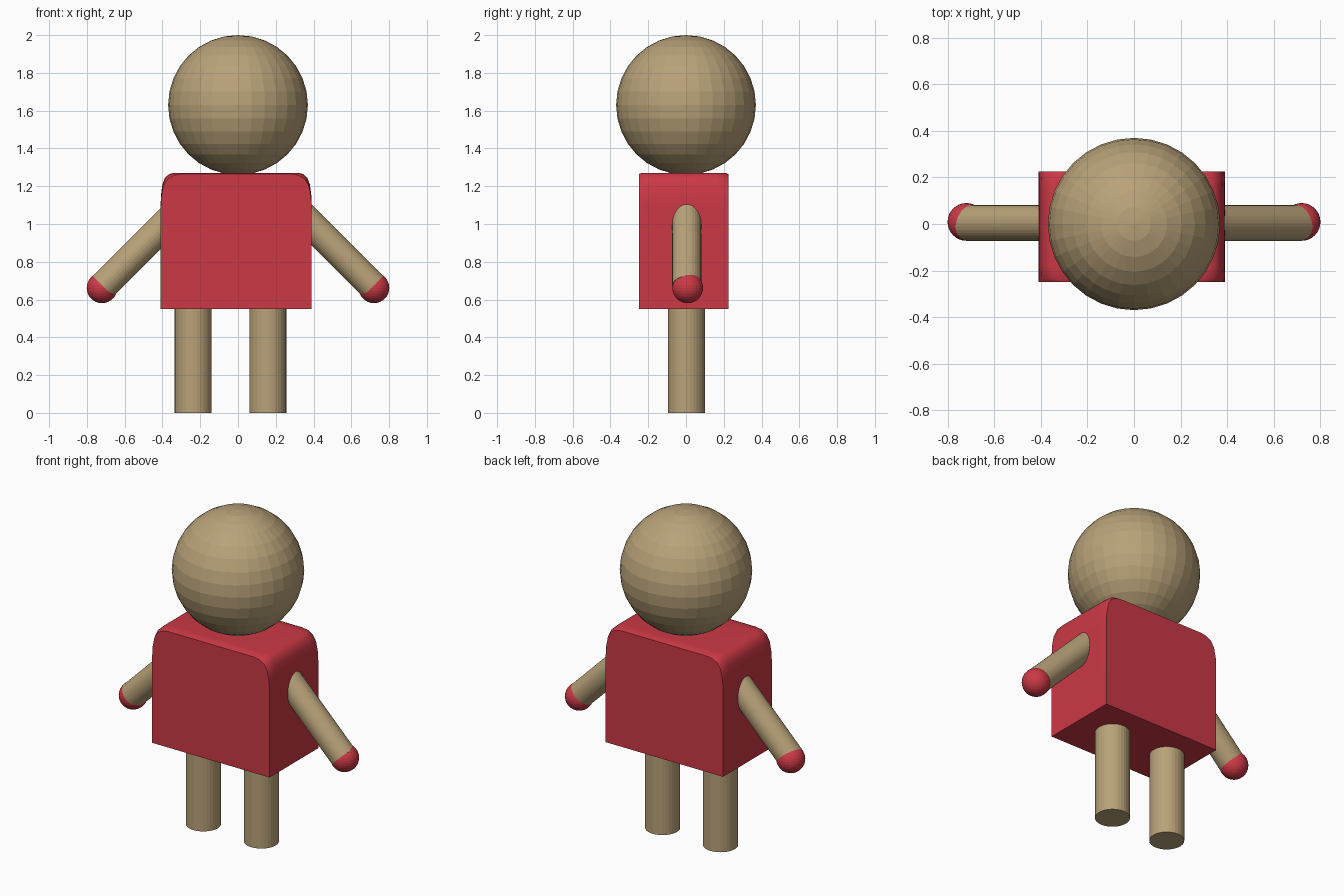
import bpy
from math import radians
from mathutils import Vector

if "Cube" in bpy.data.objects:
    bpy.data.objects.remove(bpy.data.objects["Cube"])


def material(name, color):
    m = bpy.data.materials.new(name)
    m.diffuse_color = color
    m.use_nodes = True
    m.node_tree.nodes["Principled BSDF"].inputs["Base Color"].default_value = m.diffuse_color
    return m


TAN = material("tan", (0.48, 0.36, 0.19, 1))
RED = material("red", (0.6, 0.04, 0.06, 1))


def finish(name, mat):
    ob = bpy.context.object
    ob.name = name
    ob.data.materials.append(mat)
    return ob


def ball(name, center, r, mat):
    bpy.ops.mesh.primitive_uv_sphere_add(segments=32, ring_count=16, radius=r, location=center)
    return finish(name, mat)


def rod(name, a, b, r, mat):
    a, b = Vector(a), Vector(b)
    bpy.ops.mesh.primitive_cylinder_add(vertices=32, radius=r, depth=(b - a).length,
                                        location=(a + b) / 2)
    ob = finish(name, mat)
    ob.rotation_euler = (b - a).to_track_quat('Z', 'Y').to_euler()
    return ob


# Torso: rounded-shoulder sections lofted front to back
CX, HALF, BOTTOM, TOP = -0.01, 0.4, 0.55, 1.27
SHOULDER = [(0, 1), (0.03, 0.65), (0.14, 0.33), (0.33, 0.14), (0.65, 0.03), (1, 0)]


def section(y, rx, rz, top):
    right = [(HALF, BOTTOM)] + [(HALF - u * rx, top - v * rz) for u, v in SHOULDER]
    left = [(-x, z) for x, z in reversed(right)]
    return [(CX + x, y, z) for x, z in right + left]


rings = [section(-0.25, 0.11, 0.19, TOP - 0.006), section(-0.235, 0.085, 0.185, TOP),
         section(-0.18, 0.07, 0.18, TOP), section(0.155, 0.07, 0.18, TOP),
         section(0.21, 0.085, 0.185, TOP), section(0.225, 0.11, 0.19, TOP - 0.006)]
n, count = len(rings[0]), len(rings)
faces = [list(range(n)), list(range((count - 1) * n, count * n))[::-1]]
for k in range(count - 1):
    for i in range(n):
        j = (i + 1) % n
        faces.append([k * n + i, (k + 1) * n + i, (k + 1) * n + j, k * n + j])
mesh = bpy.data.meshes.new("torso")
mesh.from_pydata([v for r in rings for v in r], [], faces)
torso = bpy.data.objects.new("torso", mesh)
bpy.context.collection.objects.link(torso)
bpy.context.view_layer.objects.active = torso
torso.select_set(True)
bpy.ops.object.mode_set(mode='EDIT')
bpy.ops.mesh.select_all(action='SELECT')
bpy.ops.mesh.normals_make_consistent(inside=False)
bpy.ops.object.mode_set(mode='OBJECT')
bpy.ops.object.shade_smooth_by_angle(angle=radians(50))
finish("torso", RED)

# Head
ball("head", (0, 0, 1.63), 0.37, TAN)

# Legs, arms and hands
for side, s, leg_x in (("left", -1, -0.237), ("right", 1, 0.158)):
    rod(side + "_leg", (leg_x, 0.002, 0), (leg_x, 0.002, 0.6), 0.098, TAN)
    rod(side + "_arm", (s * 0.29, 0.004, 1.095), (s * 0.715, 0.004, 0.67), 0.077, TAN)
    ball(side + "_hand", (s * 0.72, 0.009, 0.662), 0.081, RED)
